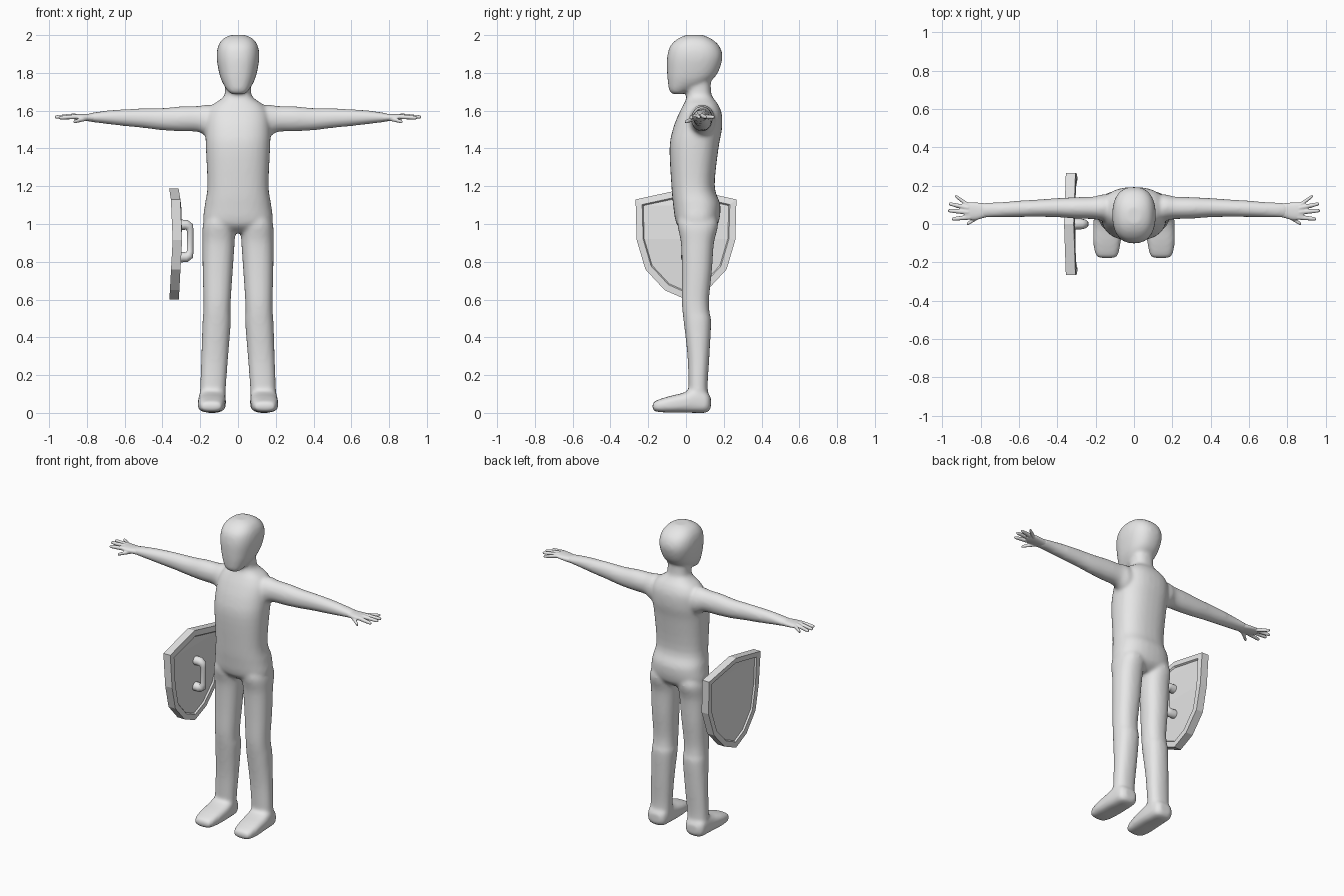
import bpy, bmesh, math
from mathutils import Vector

cube = bpy.data.objects.get("Cube")
if cube:
    bpy.data.objects.remove(cube, do_unlink=True)

grey = bpy.data.materials.new("plain_grey")
grey.use_nodes = True
grey.diffuse_color = (0.8, 0.8, 0.8, 1)
grey.node_tree.nodes["Principled BSDF"].inputs["Base Color"].default_value = (0.8, 0.8, 0.8, 1)


def blend(a, b, c, d, t):
    """Catmull-Rom step between rings b and c."""
    return [0.5 * (2 * q + (r - p) * t + (2 * p - 5 * q + 4 * r - s) * t * t
                   + (3 * q - p - 3 * r + s) * t ** 3) for p, q, r, s in zip(a, b, c, d)]


def loft(bm, rings, axis, power=2.2, side=1, sides=32, steps=4):
    """Skin rings (position, min a, max a, min b, max b); a and b follow the axis cyclically."""
    path = []
    for i in range(len(rings) - 1):
        a, b, c, d = (rings[min(max(i + k, 0), len(rings) - 1)] for k in (-1, 0, 1, 2))
        path += [blend(a, b, c, d, s / steps) for s in range(steps)]
    path.append(rings[-1])
    loops = []
    for pos, a0, a1, b0, b1 in path:
        loop = []
        for k in range(sides):
            ang = math.tau * k / sides
            u, v = (math.copysign(abs(f) ** (2 / power), f) for f in (math.cos(ang), math.sin(ang)))
            co = Vector((0, 0, 0))
            co[axis] = pos
            co[(axis + 1) % 3] = (a0 + a1) / 2 + u * (a1 - a0) / 2
            co[(axis + 2) % 3] = (b0 + b1) / 2 + v * (b1 - b0) / 2
            co.x *= side
            loop.append(bm.verts.new(co))
        loops.append(loop)
    faces = [bm.faces.new((p[k], p[(k + 1) % sides], q[(k + 1) % sides], q[k]))
             for p, q in zip(loops, loops[1:]) for k in range(sides)]
    faces += [bm.faces.new(loops[0]), bm.faces.new(loops[-1])]
    bmesh.ops.recalc_face_normals(bm, faces=faces)


def finish(name, bm, smooth=True):
    mesh = bpy.data.meshes.new(name)
    bm.to_mesh(mesh)
    bm.free()
    mesh.materials.append(grey)
    for p in mesh.polygons:
        p.use_smooth = smooth
    obj = bpy.data.objects.new(name, mesh)
    bpy.context.collection.objects.link(obj)
    return obj


def fuse(obj, voxel, rounds):
    """Merge overlapping volumes into one soft skin."""
    mod = obj.modifiers.new("fuse", 'REMESH')
    mod.mode = 'VOXEL'
    mod.voxel_size = voxel
    mod.use_smooth_shade = True
    mod = obj.modifiers.new("soften", 'SMOOTH')
    mod.factor = 0.5
    mod.iterations = rounds


# Body: torso and neck, head, legs, feet and arms
body = bmesh.new()
loft(body, [(0.955, -.10, .10, 0, .12), (1.0, -.18, .18, -.05, .17), (1.1, -.176, .176, -.068, .182),
            (1.2, -.162, .162, -.077, .152), (1.4, -.17, .17, -.087, .172), (1.5, -.172, .172, -.07, .19),
            (1.58, -.165, .165, -.04, .19), (1.63, -.135, .135, -.015, .172), (1.66, -.092, .092, 0, .15),
            (1.69, -.07, .07, .003, .134), (1.78, -.07, .07, 0, .13)], 2, 2.4)
loft(body, [(1.688, -.035, .035, -.07, -.015), (1.705, -.055, .055, -.088, .02),
            (1.75, -.083, .083, -.096, .12), (1.8, -.1, .1, -.1, .168), (1.88, -.113, .113, -.1, .193),
            (1.94, -.106, .106, -.085, .178), (1.98, -.08, .08, -.045, .135),
            (2.0, -.04, .04, 0, .09)], 2, 2.4)
for side in (1, -1):
    loft(body, [(1.08, .03, .15, -.03, .14), (1.0, .015, .185, -.045, .17), (0.9, .018, .188, -.027, .148),
                (0.75, .028, .187, -.022, .137), (0.6, .038, .183, -.022, .122), (0.53, .04, .184, -.018, .125),
                (0.48, .038, .188, -.012, .133), (0.3, .052, .194, .008, .124), (0.15, .063, .2, .013, .115),
                (0.05, .068, .202, .013, .12)], 2, 2.3, side)
    loft(body, [(-.178, .025, .045, .11, .17), (-.165, .008, .062, .085, .198), (-.1, .002, .085, .07, .212),
                (-.02, .002, .105, .064, .212), (.05, 0, .13, .066, .208), (.11, .002, .11, .075, .2),
                (.132, .025, .08, .1, .17)], 1, 3, side)
    loft(body, [(.08, 0, .15, 1.45, 1.62), (.16, .015, .155, 1.46, 1.632), (.21, .025, .143, 1.487, 1.625),
                (.3, .028, .14, 1.49, 1.623), (.4, .035, .135, 1.496, 1.614), (.5, .037, .128, 1.508, 1.612),
                (.6, .036, .122, 1.518, 1.608), (.7, .034, .114, 1.53, 1.6), (.8, .032, .11, 1.543, 1.585)],
         0, 2, side)
fuse(finish("body", body), 0.01, 9)

# Hands: palm with four fingers and a thumb
digits = [((.86, .095, 1.568), (.932, .147, 1.566)), ((.87, .085, 1.572), (.966, .106, 1.566)),
          ((.87, .062, 1.572), (.97, .07, 1.566)), ((.86, .035, 1.568), (.95, .026, 1.562)),
          ((.80, .045, 1.56), (.872, -.002, 1.54))]
for side, name in ((1, "left_hand"), (-1, "right_hand")):
    hand = bmesh.new()
    loft(hand, [(.74, .04, .105, 1.542, 1.586), (.78, .033, .108, 1.543, 1.584), (.82, .022, .112, 1.547, 1.583),
                (.86, .022, .112, 1.553, 1.583), (.885, .032, .104, 1.559, 1.58)], 0, 2.3, side)
    for root, tip in digits:
        root, tip = Vector(root), Vector(tip)
        rings = []
        for t, r in ((-.1, .011), (0, .013), (.6, .011), (.92, .009), (1, .004)):
            p = root.lerp(tip, t)
            rings.append((p.x, p.y - r, p.y + r, p.z - r, p.z + r))
        loft(hand, rings, 0, 2, side, 16)
    fuse(finish(name, hand), 0.004, 4)


# Shield: bent slab with a sunken panel on both faces
def shield_x(z):
    return -.319 - .16 * max(0, z - 1.06) - .055 * max(0, .95 - z)


half = [(-.267, 1.13), (-.261, .915), (-.215, .76), (-.113, .65)]
outline = [(0, 1.188)] + half + [(0, .6)] + [(-y, z) for y, z in reversed(half)]
bm = bmesh.new()
front, back = ([bm.verts.new((shield_x(z) + off, y, z)) for y, z in outline] for off in (-.025, .025))
for i in range(len(outline)):
    j = (i + 1) % len(outline)
    bm.faces.new((front[i], front[j], back[j], back[i]))
panels = []
for loop in (front, back):
    top = len(loop) // 2
    # strips across the width keep the bend clean
    panels.append([bm.faces.new((loop[0], loop[1], loop[-1]))])
    panels[-1] += [bm.faces.new((loop[k], loop[k + 1], loop[-k - 1], loop[-k])) for k in range(1, top - 1)]
    panels[-1].append(bm.faces.new((loop[top - 1], loop[top], loop[top + 1])))
bmesh.ops.recalc_face_normals(bm, faces=bm.faces[:])
for panel in panels:
    bmesh.ops.inset_region(bm, faces=panel, thickness=.034, use_even_offset=True)
    bmesh.ops.inset_region(bm, faces=panel, thickness=.006, depth=-.01, use_even_offset=True)
finish("shield", bm, False)

# Shield grip: bent round bar
curve = bpy.data.curves.new("shield_grip", 'CURVE')
curve.dimensions = '3D'
curve.bevel_depth = .028
curve.bevel_resolution = 4
curve.use_fill_caps = True
grip = [(-.315, .995, 1), (-.275, .995, 1), (-.258, .985, .85), (-.253, .965, .62)]
grip += [(x, 1.82 - z, r) for x, z, r in reversed(grip)]
spline = curve.splines.new('POLY')
spline.points.add(len(grip) - 1)
for point, (x, z, r) in zip(spline.points, grip):
    point.co = (x, 0, z, 1)
    point.radius = r
spline.use_smooth = True
curve.materials.append(grey)
bpy.context.collection.objects.link(bpy.data.objects.new("shield_grip", curve))
